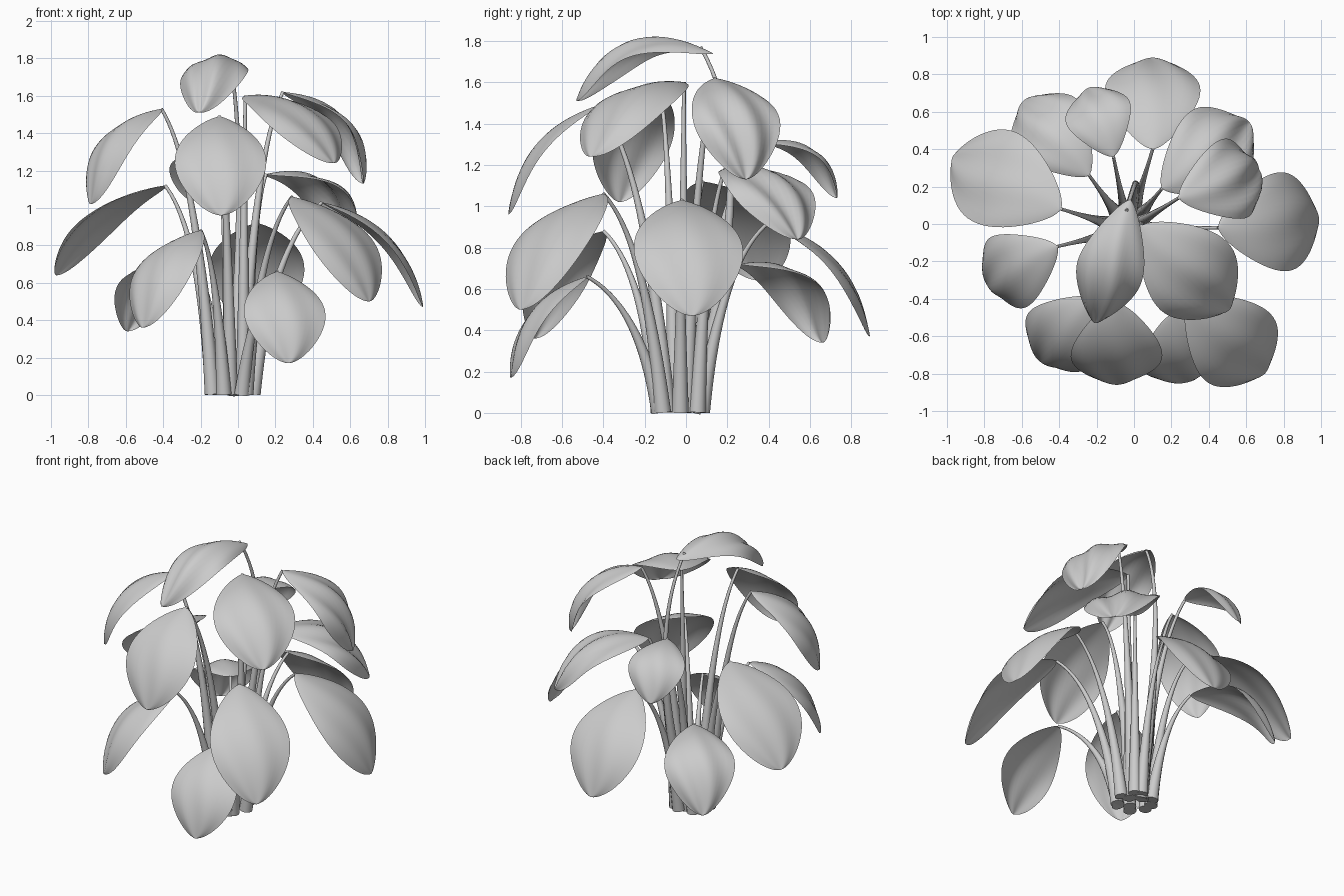
import bpy, bmesh, math
from mathutils import Vector

if "Cube" in bpy.data.objects:
    bpy.data.objects.remove(bpy.data.objects["Cube"])

UP = Vector((0, 0, 1))


def bez(a, c, b, t):
    return a * (1 - t) ** 2 + c * 2 * t * (1 - t) + b * t * t


def make_object(name, bm):
    bmesh.ops.recalc_face_normals(bm, faces=bm.faces)
    for f in bm.faces:
        f.smooth = len(f.verts) <= 4
    me = bpy.data.meshes.new(name)
    bm.to_mesh(me)
    bm.free()
    ob = bpy.data.objects.new(name, me)
    bpy.context.collection.objects.link(ob)


# Leaf blade: arched midrib, blunt oval outline, drooping and gently rippled edges
def leaf(name, base, tip, width, bulge, droop, wave, nu=30, nv=16):
    chord = tip - base
    side = chord.cross(UP).normalized()
    ctrl = (base + tip) / 2 + side.cross(chord).normalized() * 2 * bulge
    bm = bmesh.new()
    rows = []
    for i in range(nu + 1):
        u = 0.5 - 0.5 * math.cos(math.pi * i / nu)
        p = bez(base, ctrl, tip, u)
        tan = ((ctrl - base) * (1 - u) + (tip - ctrl) * u).normalized()
        nor = side.cross(tan)
        shape = max(math.sin(math.pi * u ** 1.12), 0.0004) ** 0.56
        row = []
        for j in range(nv + 1):
            v = 2 * j / nv - 1
            lift = -droop * v * v * shape
            lift += wave * math.sin(2.2 * math.pi * v + 5 * u) * u * shape
            row.append(bm.verts.new(p + side * width / 2 * shape * v + nor * lift))
        rows.append(row)
    for r, s in zip(rows, rows[1:]):
        for j in range(nv):
            bm.faces.new((r[j], r[j + 1], s[j + 1], s[j]))
    make_object(name, bm)


# Leaf stalk: tapering bent tube
def stalk(name, foot, ctrl, top, n=20, sides=12):
    bm = bmesh.new()
    rings = []
    for i in range(n + 1):
        t = i / n
        p = bez(foot, ctrl, top, t)
        tan = ((ctrl - foot) * (1 - t) + (top - ctrl) * t).normalized()
        a = tan.cross(Vector((0, 1, 0))).normalized()
        b = tan.cross(a)
        r = 0.009 + 0.032 * (1 - t) ** 1.9
        rings.append([bm.verts.new(p + (a * math.cos(k * math.tau / sides)
                                        + b * math.sin(k * math.tau / sides)) * r)
                      for k in range(sides)])
    for r, s in zip(rings, rings[1:]):
        for k in range(sides):
            m = (k + 1) % sides
            bm.faces.new((r[k], r[m], s[m], s[k]))
    bm.faces.new(rings[0])
    bm.faces.new(rings[-1])
    make_object(name, bm)


# base point, tip point, width, arch, edge droop, ripple
LEAVES = [
    ((-0.02, 0.13, 1.74), (-0.21, -0.53, 1.51), 0.36, 0.18, 0.09, 0.020),
    ((0.04, -0.01, 1.60), (0.51, -0.46, 1.24), 0.51, 0.13, 0.06, 0.012),
    ((0.24, 0.14, 1.62), (0.67, 0.29, 1.13), 0.44, 0.15, 0.06, 0.025),
    ((0.15, 0.19, 1.18), (0.62, 0.54, 0.84), 0.48, 0.15, 0.06, 0.025),
    ((0.45, -0.02, 1.03), (0.99, 0.03, 0.47), 0.53, 0.13, 0.05, 0.006),
    ((0.29, -0.40, 1.06), (0.70, -0.80, 0.50), 0.50, 0.13, 0.05, 0.008),
    ((-0.10, -0.42, 1.49), (-0.09, -0.86, 0.96), 0.49, 0.11, 0.05, 0.008),
    ((0.21, -0.48, 0.66), (0.27, -0.85, 0.17), 0.44, 0.11, 0.05, 0.008),
    ((-0.20, -0.40, 0.88), (-0.51, -0.73, 0.36), 0.43, 0.13, 0.06, 0.010),
    ((-0.41, -0.12, 1.53), (-0.79, -0.32, 1.02), 0.42, 0.14, 0.06, 0.010),
    ((-0.39, 0.08, 1.12), (-0.97, 0.36, 0.64), 0.53, 0.11, 0.04, 0.008),
    ((-0.24, 0.26, 0.72), (-0.59, 0.66, 0.34), 0.44, 0.16, 0.06, 0.015),
    ((-0.11, 0.36, 1.31), (-0.24, 0.73, 1.04), 0.36, 0.12, 0.05, 0.008),
    ((0.10, 0.40, 0.92), (0.10, 0.89, 0.37), 0.51, 0.12, 0.05, 0.008),
]

for i, (b, t, w, bulge, droop, wave) in enumerate(LEAVES):
    base, tip = Vector(b), Vector(t)
    leaf(f"leaf_{i + 1}", base, tip, w, bulge, droop, wave)
    # stalks gather in a tight clump, taller inner ones nearer the middle
    ang = math.atan2(base.y + 0.03, base.x + 0.03)
    rad = 0.06 if i in (0, 1, 2, 6, 12) else 0.11
    foot = Vector((-0.03 + rad * math.cos(ang), -0.03 + rad * math.sin(ang), 0.004))
    ctrl = foot.lerp(base, 0.3)
    ctrl.z = base.z * 0.8
    if i == 0:  # the tallest stalk sweeps back before reaching its leaf
        base, ctrl = base + Vector((-0.02, -0.06, 0.03)), Vector((0.05, 0.38, 1.25))
    stalk(f"stalk_{i + 1}", foot, ctrl, base)
